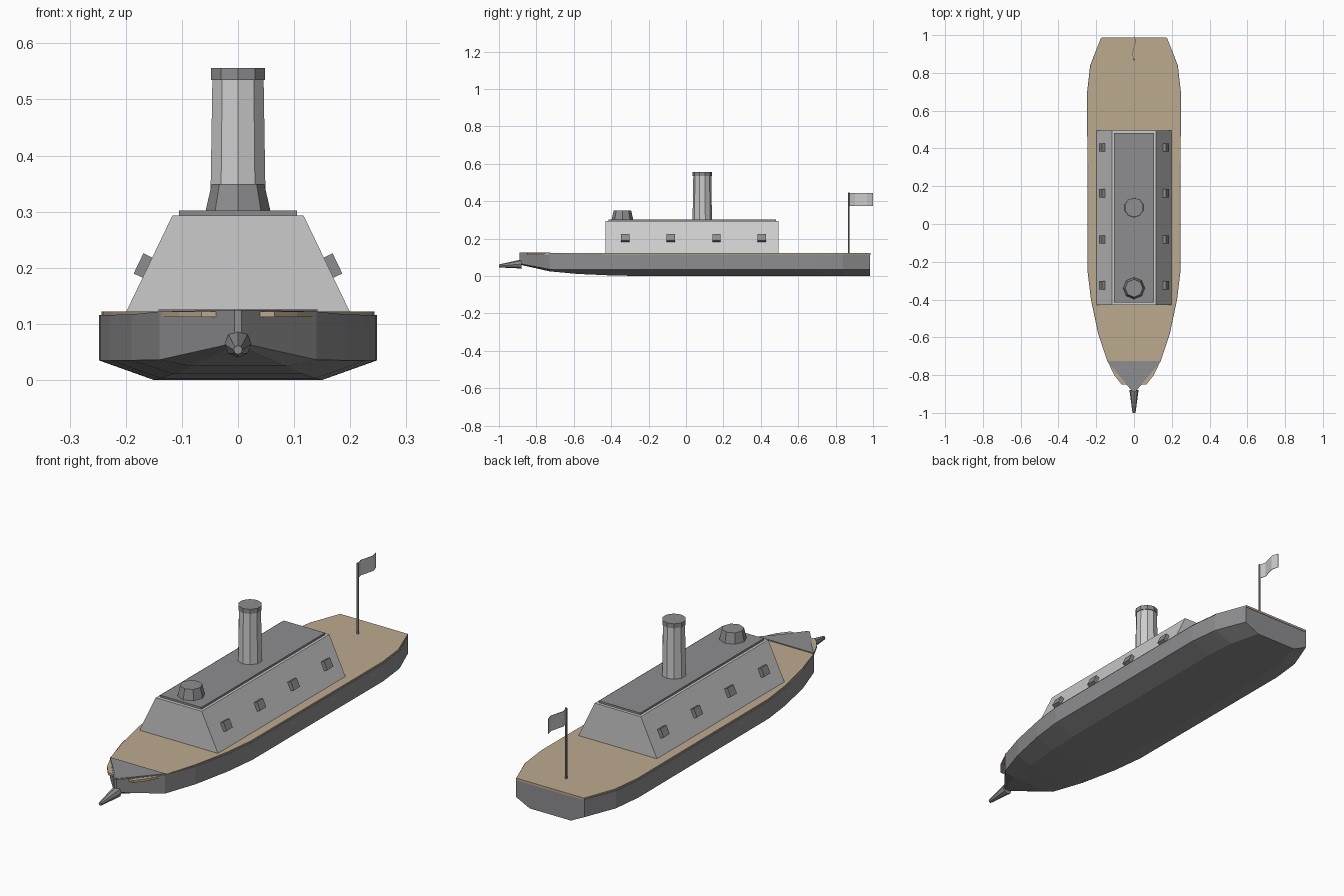
import bpy, math
from mathutils import Matrix, Vector

if "Cube" in bpy.data.objects:
    bpy.data.objects.remove(bpy.data.objects["Cube"])


def paint(name, rgb):
    m = bpy.data.materials.new(name)
    m.diffuse_color = (*rgb, 1)
    m.use_nodes = True
    m.node_tree.nodes["Principled BSDF"].inputs["Base Color"].default_value = m.diffuse_color
    return m


IRON = paint("dark_iron", (0.27, 0.27, 0.28))
STEEL = paint("light_steel", (0.55, 0.55, 0.55))
WOOD = paint("deck_wood", (0.50, 0.40, 0.27))


def loft(name, rings, mat):
    """Skin a list of equal-length closed rings and cap both ends."""
    n = len(rings[0])
    verts = [p for r in rings for p in r]
    faces = [(i * n + j, i * n + (j + 1) % n, (i + 1) * n + (j + 1) % n, (i + 1) * n + j)
             for i in range(len(rings) - 1) for j in range(n)]
    faces += [tuple(range(n))[::-1], tuple(range(len(verts) - n, len(verts)))]
    me = bpy.data.meshes.new(name)
    me.from_pydata(verts, [], faces)
    me.validate()
    ob = bpy.data.objects.new(name, me)
    bpy.context.collection.objects.link(ob)
    me.materials.append(mat)
    # outward normals
    import bmesh
    bm = bmesh.new()
    bm.from_mesh(me)
    bmesh.ops.recalc_face_normals(bm, faces=bm.faces)
    bm.to_mesh(me)
    bm.free()
    return ob


def slab(name, half, z0, z1, mat):
    """Extrude an outline given as its right half."""
    outline = half + [(-x, y) for x, y in reversed(half) if x > 0]
    return loft(name, [[(x, y, z) for x, y in outline] for z in (z0, z1)], mat)


def tube(name, sides, profile, mat, y=0.0):
    """Upright faceted solid from (radius, z) pairs."""
    ang = [math.tau * k / sides for k in range(sides)]
    return loft(name, [[(r * math.sin(a), y - r * math.cos(a), z) for a in ang]
                       for r, z in profile], mat)


# Hull stations: y, half width, bottom half width, top z, chine z, keel z
stations = [
    (-0.89, 0.006, 0.004, 0.125, 0.066, 0.061),
    (-0.73, 0.140, 0.085, 0.122, 0.036, 0.025),
    (-0.58, 0.190, 0.115, 0.117, 0.035, 0.011),
    (-0.40, 0.228, 0.138, 0.116, 0.035, 0.003),
    (-0.25, 0.246, 0.149, 0.116, 0.035, 0.0),
    (0.70, 0.248, 0.150, 0.116, 0.035, 0.0),
    (0.84, 0.232, 0.140, 0.116, 0.035, 0.0),
    (0.985, 0.175, 0.105, 0.116, 0.035, 0.0),
]
loft("hull", [[(w, y, t), (w, y, c), (b, y, k), (-b, y, k), (-w, y, c), (-w, y, t)]
              for y, w, b, t, c, k in stations], IRON)

# Deck planking and bow plate
deck = [(0.065, -0.85), (0.105, -0.80), (0.138, -0.73)]
deck += [(s[1] - 0.005, s[0]) for s in stations[2:-1]] + [(0.172, 0.987)]
slab("deck", deck, 0.112, 0.122, WOOD)
slab("bow_plate", [(0.0, -0.885), (0.142, -0.725)], 0.121, 0.126, IRON)

# Casemate with sloped sides, and its roof
slab_y = (-0.43, 0.495)
loft("casemate", [[(0.2, y, 0.12), (0.117, y, 0.293), (-0.117, y, 0.293), (-0.2, y, 0.12)]
                  for y in slab_y], STEEL)
slab("roof_plate", [(0.105, -0.415), (0.105, 0.482)], 0.292, 0.302, IRON)

# Gun ports following the wall slope
along = Vector((-0.083, 0, 0.173)).normalized()
out = Vector((along.z, 0, -along.x))
for side, label in ((1, "right"), (-1, "left")):
    for i, y in enumerate((-0.325, -0.082, 0.163, 0.405)):
        rings = []
        for d in (-0.006, 0.018):
            c = Vector((0.161, y, 0.2)) + out * d
            ring = [c + along * u * 0.02 + Vector((0, v * 0.022, 0))
                    for u, v in ((-1, -1), (1, -1), (1, 1), (-1, 1))]
            rings.append([(p.x * side, p.y, p.z) for p in ring])
        loft(f"gun_port_{label}_{i + 1}", rings, IRON)

# Pilot house, funnel and funnel cap
tube("pilot_house", 8, [(0.058, 0.30), (0.047, 0.349)], IRON, -0.34)
tube("funnel", 10, [(0.052, 0.30), (0.048, 0.536)], STEEL, 0.087)
tube("funnel_cap", 10, [(0.051, 0.535), (0.051, 0.556)], IRON, 0.087)

# Ram, laid forward and slightly down
ram = tube("ram", 8, [(0.024, 0.0), (0.008, 0.12)], IRON)
ram.matrix_world = Matrix.Translation((0, -0.88, 0.064)) @ Matrix.Rotation(math.radians(95), 4, 'X')

# Flagpole and waving flag
tube("flagpole", 6, [(0.005, 0.12), (0.005, 0.446)], IRON, 0.87)
rings = []
for i in range(5):
    y, x = 0.87 + 0.13 * i / 4, -0.009 * math.sin(math.tau * i / 4)
    rings.append([(x + 0.001, y, 0.375), (x + 0.001, y, 0.445),
                  (x - 0.001, y, 0.445), (x - 0.001, y, 0.375)])
loft("flag", rings, STEEL)
